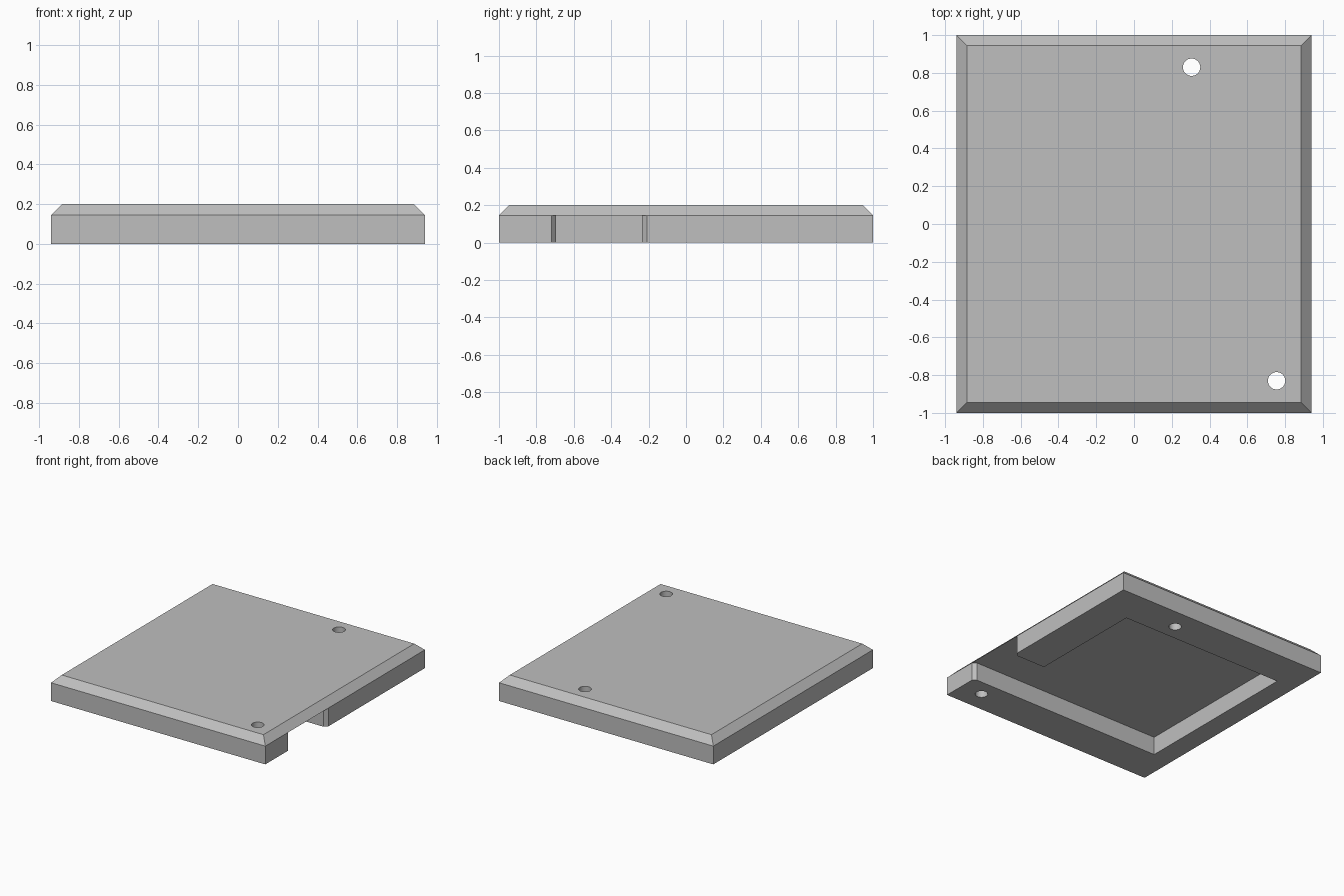
import bpy, bmesh

W, D, H = 0.94, 1.0, 0.2      # half width, half depth, height
CHAMFER = 0.055
POCKET_TOP = H - CHAMFER - 0.0003

if "Cube" in bpy.data.objects:
    bpy.data.objects.remove(bpy.data.objects["Cube"], do_unlink=True)

# Single flat grey
grey = bpy.data.materials.new("light_grey")
grey.use_nodes = True
colour = (0.52, 0.52, 0.52, 1)
grey.diffuse_color = colour
grey.node_tree.nodes["Principled BSDF"].inputs["Base Color"].default_value = colour


def add_object(name, bm):
    mesh = bpy.data.meshes.new(name)
    bmesh.ops.recalc_face_normals(bm, faces=bm.faces)
    bm.to_mesh(mesh)
    bm.free()
    mesh.materials.append(grey)
    obj = bpy.data.objects.new(name, mesh)
    bpy.context.collection.objects.link(obj)
    return obj


def cut(target, cutter):
    mod = target.modifiers.new(cutter.name, 'BOOLEAN')
    mod.operation = 'DIFFERENCE'
    mod.solver = 'EXACT'
    mod.object = cutter
    bpy.context.view_layer.objects.active = target
    bpy.ops.object.modifier_apply(modifier=mod.name)
    bpy.data.objects.remove(cutter, do_unlink=True)


# Cover: slab with chamfered top rim
bm = bmesh.new()
bmesh.ops.create_cube(bm, size=1)
for v in bm.verts:
    v.co = (v.co.x * 2 * W, v.co.y * 2 * D, (v.co.z + 0.5) * H)
rim = [e for e in bm.edges if all(v.co.z > H / 2 for v in e.verts)]
bmesh.ops.bevel(bm, geom=rim, offset=CHAMFER, segments=1, affect='EDGES')
cover = add_object("cover", bm)

# Pocket underneath, with a flared opening through the right wall
outline = [(-0.775, -0.70), (0.66, -0.70), (0.66, -0.692), (W - 0.027, -0.692),
           (W, -0.719), (1.1, -0.719), (1.1, -0.208), (W, -0.208),
           (W - 0.027, -0.235), (0.66, -0.235), (0.66, 0.70), (-0.775, 0.70)]
outline = [(x, -0.695 if y in (-0.70, -0.692) else y) for x, y in outline
           if (x, y) != (0.66, -0.70)]
bm = bmesh.new()
face = bm.faces.new([bm.verts.new((x, y, -0.1)) for x, y in outline])
side = bmesh.ops.extrude_face_region(bm, geom=[face])
for v in [g for g in side["geom"] if isinstance(g, bmesh.types.BMVert)]:
    v.co.z = POCKET_TOP
cut(cover, add_object("pocket_cutter", bm))

# Two through holes
for x, y in ((0.305, 0.83), (0.755, -0.83)):
    bm = bmesh.new()
    bmesh.ops.create_cone(bm, cap_ends=True, segments=32,
                          radius1=0.046, radius2=0.046, depth=1)
    bmesh.ops.translate(bm, verts=bm.verts, vec=(x, y, 0))
    cut(cover, add_object("hole_cutter", bm))

# Smooth hole walls, keep everything else crisp
bpy.ops.object.select_all(action='DESELECT')
cover.select_set(True)
bpy.context.view_layer.objects.active = cover
bpy.ops.object.shade_smooth_by_angle(angle=0.5)
